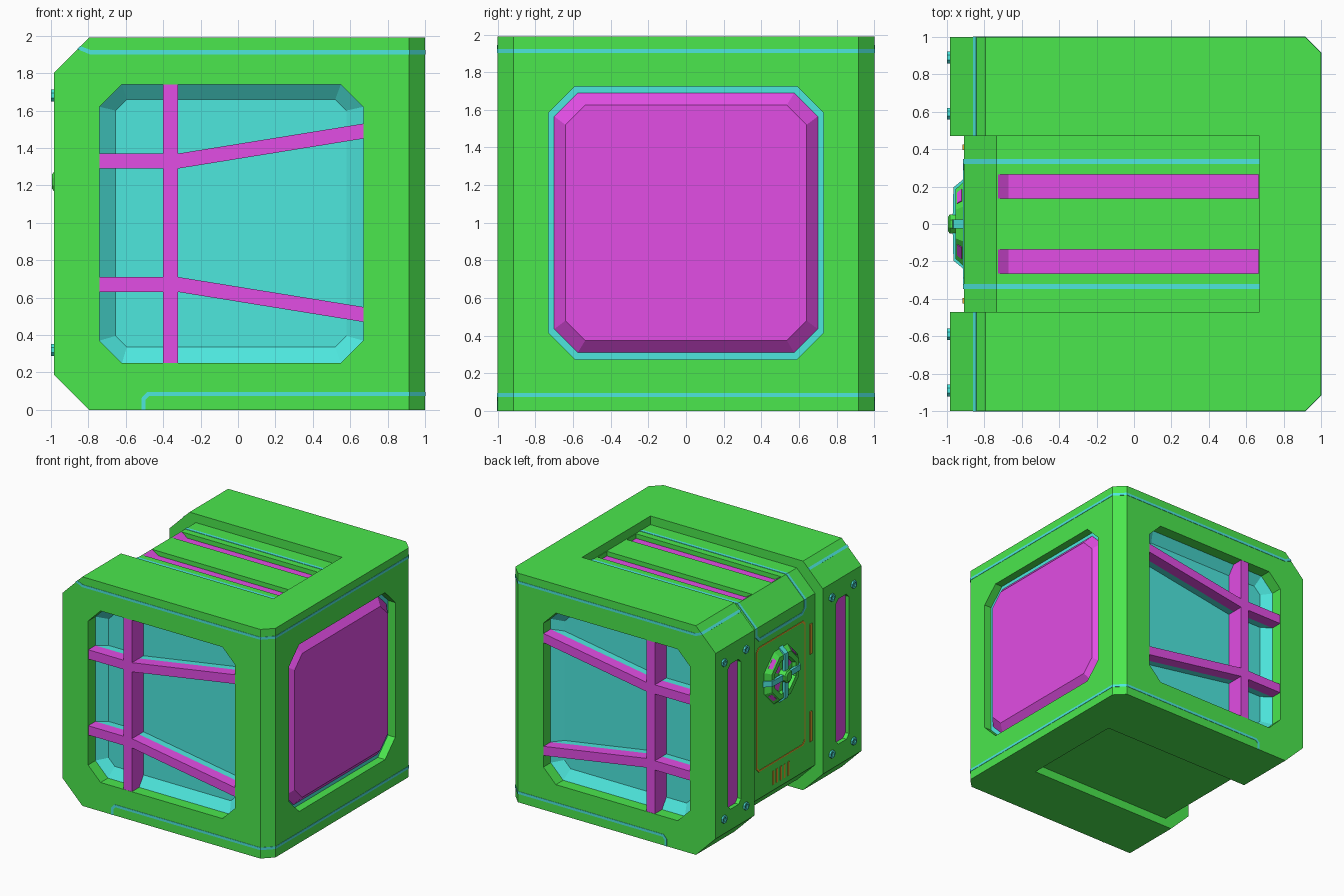
import bpy, bmesh, math
from mathutils import Vector as V

if "Cube" in bpy.data.objects:
    bpy.data.objects.remove(bpy.data.objects["Cube"])

GREEN, CYAN, MAGENTA, ORANGE = range(4)
MATS = []
for label, rgb in (("green", (0.07, 0.8, 0.075)), ("cyan", (0.075, 0.8, 0.73)),
                   ("magenta", (0.76, 0.075, 0.78)), ("orange", (0.8, 0.38, 0.03))):
    m = bpy.data.materials.new(label)
    m.use_nodes = True
    m.diffuse_color = (*rgb, 1)
    m.node_tree.nodes["Principled BSDF"].inputs["Base Color"].default_value = (*rgb, 1)
    MATS.append(m)


def loft(name, rings, rule=GREEN, closed=False):
    """Skin a list of equal-length rings; rule is a colour index or a function of the face."""
    bm = bmesh.new()
    vs = [[bm.verts.new(p) for p in r] for r in rings]
    n = len(vs[0])
    pairs = list(zip(vs, vs[1:])) + ([(vs[-1], vs[0])] if closed else [])
    for a, b in pairs:
        for i in range(n):
            j = (i + 1) % n
            bm.faces.new((a[i], a[j], b[j], b[i]))
    if not closed:
        bm.faces.new(vs[0])
        bm.faces.new(vs[-1])
    bmesh.ops.recalc_face_normals(bm, faces=bm.faces)
    bm.normal_update()
    for f in bm.faces:
        f.material_index = rule(f) if callable(rule) else rule
    me = bpy.data.meshes.new(name)
    bm.to_mesh(me)
    bm.free()
    for m in MATS:
        me.materials.append(m)
    ob = bpy.data.objects.new(name, me)
    bpy.context.collection.objects.link(ob)
    return ob


def sweep(name, path, depth, height, colour, closed=False):
    """Strip along (point, normal, half width) stations."""
    rings = []
    for p, n, w in path:
        p, n, w = V(p), V(n), V(w)
        lo, hi = p - n * depth, p + n * height
        rings.append([lo - w, lo + w, hi + w, hi - w])
    return loft(name, rings, colour, closed)


def seam(name, path):
    """Thin cyan strip and its mirror image across y = 0."""
    for s, where in ((1, "right"), (-1, "left")):
        sweep(f"{where}_{name}", [[(v[0], s * v[1], v[2]) for v in station] for station in path],
              0.004, 0.003, CYAN)


def octagon(a0, a1, b0, b1, c):
    return [(a0 + c, b0), (a1 - c, b0), (a1, b0 + c), (a1, b1 - c),
            (a1 - c, b1), (a0 + c, b1), (a0, b1 - c), (a0, b0 + c)]


def at_y(pts, y):
    return [(x, y, z) for x, z in pts]


def at_x(pts, x):
    return [(x, y, z) for y, z in pts]


def cut(cutter):
    mod = body.modifiers.new("cut", 'BOOLEAN')
    mod.operation, mod.solver, mod.object = 'DIFFERENCE', 'EXACT', cutter
    bpy.context.view_layer.objects.active = body
    bpy.ops.object.modifier_apply(modifier=mod.name)
    bpy.data.objects.remove(cutter)


# Crate body: side profile with the two upright edges at +x chamfered
H = 1.99
left = [(-0.985, H - 0.19), (-0.985, 0.19), (-0.795, 0), (-0.795, H)]
rings = []
for y, x1 in ((-1, 0.915), (-0.915, 1), (0.915, 1), (1, 0.915)):
    rings.append(at_y(left[:3] + [(x1, 0), (x1, H)] + left[3:], y))
body = loft("crate_body", rings)

# Stepped-in channel running over top, -x face and underside
TOP, FACE = 1.915, -0.91
channel = [(0.67, 2.1), (0.67, TOP), (-0.735, TOP), (FACE, 1.74), (FACE, 0.25),
           (-0.735, 0.075), (0.67, 0.075), (0.67, -0.1), (-1.1, -0.1), (-1.1, 2.1)]
cut(loft("channel_cutter", [at_y(channel, -0.47), at_y(channel, 0.47)]))

# Window recesses with sloped cyan surround
outer = octagon(-0.74, 0.67, 0.25, 1.74, 0.12)
inner = octagon(-0.655, 0.58, 0.335, 1.66, 0.06)
for s in (-1, 1):
    cut(loft("window_cutter", [at_y(outer, s * 1.05), at_y(outer, s * 0.9), at_y(inner, s * 0.84)],
             lambda f: CYAN if abs(f.calc_center_median().y) < 0.92 else GREEN))

# Recess for the large end panel
cut(loft("panel_cutter", [at_x(octagon(-0.73, 0.73, 0.275, 1.725, 0.14), x) for x in (1.05, 0.93)],
         lambda f: CYAN if f.normal.x < -0.5 else GREEN))

# Upright slots on the -x face and stripe grooves on top
stripe = [(-0.745, 1.927), (-0.67, 1.875), (0.665, 1.875), (0.665, 1.96), (-0.745, 1.96)]
for s in (-1, 1):
    y0, y1 = sorted((s * 0.65, s * 0.83))
    cut(loft("slot_cutter", [at_x(octagon(y0, y1, 0.37, 1.63, 0.035), x) for x in (-1.05, -0.95)],
             lambda f: MAGENTA if f.normal.x > 0.5 else GREEN))
    cut(loft("stripe_cutter", [at_y(stripe, s * 0.135), at_y(stripe, s * 0.265)],
             lambda f: MAGENTA if f.normal.z < -0.3 else GREEN))

# Thin cyan seams around the crate
up, slant = (0, 0, 0.011), (0.008, 0, 0.008)
seam("upper_seam", [((-0.85, -0.47, 1.935), (-0.7, 0, 0.7), slant),
                    ((-0.85, -1, 1.935), (-0.7, -1, 0.7), slant),
                    ((-0.79, -1, 1.912), (0, -1, 0), (0.004, 0, 0.011)),
                    ((0.915, -1, 1.912), (0.41, -1, 0), up),
                    ((1, -0.915, 1.912), (1, -0.41, 0), up),
                    ((1, 0, 1.912), (1, 0, 0), up)])
seam("lower_seam", [((-0.505, -1, 0), (0, -1, 0), (-0.011, 0, 0)),
                    ((-0.505, -1, 0.058), (0, -1, 0), (-0.011, 0, 0.005)),
                    ((-0.48, -1, 0.085), (0, -1, 0), (-0.005, 0, 0.011)),
                    ((0.915, -1, 0.085), (0.41, -1, 0), up),
                    ((1, -0.915, 0.085), (1, -0.41, 0), up),
                    ((1, 0, 0.085), (1, 0, 0), up)])

# Seam down the channel, closing in a loop on the -x face
out, side = (-1, 0, 0), (0, -0.013, 0)
seam("channel_seam", [((0.67, -0.335, TOP), (0, 0, 1), side),
                      ((-0.735, -0.335, TOP), (-0.41, 0, 1), side),
                      ((FACE, -0.335, 1.74), (-1, 0, 0.41), side),
                      ((FACE, -0.335, 1.67), out, (0, -0.013, -0.005)),
                      ((FACE, -0.295, 1.63), out, (0, -0.005, -0.013)),
                      ((FACE, 0, 1.63), out, (0, 0, -0.013))])

# Window bars
bars = {"upright": [(-0.4, 0.25), (-0.32, 0.25), (-0.32, 1.74), (-0.4, 1.74)],
        "upper_short": [(-0.74, 1.29), (-0.4, 1.29), (-0.4, 1.37), (-0.74, 1.37)],
        "lower_short": [(-0.74, 0.63), (-0.4, 0.63), (-0.4, 0.71), (-0.74, 0.71)],
        "upper_slant": [(-0.32, 1.29), (0.67, 1.45), (0.67, 1.53), (-0.32, 1.37)],
        "lower_slant": [(-0.32, 0.63), (0.67, 0.47), (0.67, 0.55), (-0.32, 0.71)]}
for s, where in ((-1, "front"), (1, "back")):
    for key, pts in bars.items():
        loft(f"{where}_{key}_bar", [at_y(pts, s * y) for y in (0.998, 0.9, 0.84)],
             MAGENTA if key == "upright" else
             lambda f: CYAN if abs(f.calc_center_median().y) < 0.88 else MAGENTA)

# Raised end panel
base = octagon(-0.7, 0.7, 0.31, 1.69, 0.125)
loft("end_panel", [at_x(base, 0.925), at_x(base, 0.935),
                   at_x(octagon(-0.64, 0.64, 0.375, 1.625, 0.105), 0.992)], MAGENTA)


def disc(r, x, y=0, z=1.22):
    return [(x, y + r * math.cos(a), z + r * math.sin(a))
            for a in (math.radians(22.5 + 45 * k) for k in range(8))]


# Bolts
for y in (-0.89, -0.59, 0.59, 0.89):
    for z in (0.32, 1.68):
        loft("bolt", [disc(r, x, y, z) for r, x in
                      ((0.034, -0.97), (0.034, -1), (0.018, -1), (0.018, -0.99))], CYAN)

# Orange trim on the -x face
sweep("trim_frame", [((FACE, y, z), out, (0, math.copysign(0.006, y), math.copysign(0.006, z - 1)))
                     for y, z in octagon(-0.33, 0.33, 0.49, 1.56, 0.03)], 0.004, 0.004, ORANGE, True)
for y in (-0.41, 0.41):
    for z0, z1 in ((0.48, 0.74), (1.24, 1.5)):
        sweep("trim_dash", [((FACE, y, z), out, (0, 0.014, 0)) for z in (z0, z1)], 0.001, 0.008, ORANGE)
for i in range(5):
    y = (i - 2) * 0.052
    sweep("vent_mark", [((FACE, y, z), out, (0, 0.01, 0)) for z in (0.3, 0.42)], 0.004, 0.004, ORANGE)

# Handwheel: tapered ring, cyan spokes, magenta inserts, hub
loft("wheel_ring", [disc(r, x) for r, x in ((0.25, -0.905), (0.2, -0.955), (0.155, -0.955), (0.145, -0.925))])
loft("wheel_hub", [disc(r, x) for r, x in ((0.055, -0.92), (0.055, -0.985), (0.04, -0.995))])
for k in range(8):
    a = k * math.pi / 4
    d, t = V((0, math.cos(a), math.sin(a))), V((0, -math.sin(a), math.cos(a)))
    place = lambda r, x: d * r + V((x, 0, 1.22))
    slope = V((-0.7, 0, 0)) + d * 0.7
    if k % 2 == 0:
        sweep("wheel_spoke", [(place(0.229, -0.907), d, t * 0.024), (place(0.185, -0.955), slope, t * 0.024),
                              (place(0.02, -0.955), V(out), t * 0.024)], 0.012, 0.015, CYAN)
    else:
        sweep("wheel_insert", [(place(0.217, -0.919), slope, t * 0.045),
                               (place(0.193, -0.944), slope, t * 0.04)], 0.003, 0.005, MAGENTA)
        sweep("wheel_inner_insert", [(place(0.065, -0.925), V(out), t * 0.02),
                                     (place(0.13, -0.925), V(out), t * 0.04)], 0.003, 0.006, MAGENTA)
